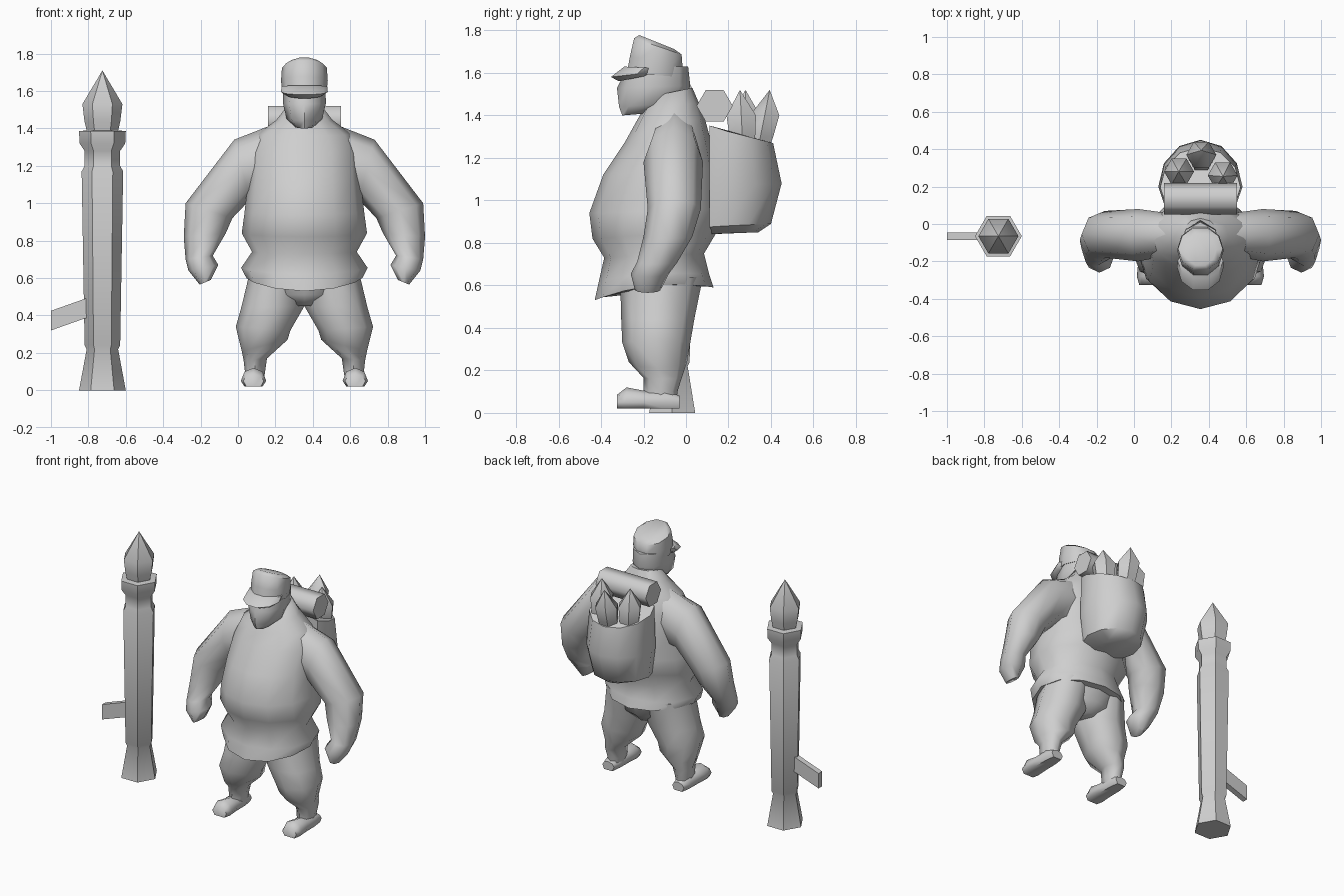
import bpy, bmesh, math
from mathutils import Vector

if "Cube" in bpy.data.objects:
    bpy.data.objects.remove(bpy.data.objects["Cube"])

CX = 0.355                      # figure centre line
LX, LY = -0.725, -0.065         # launcher axis

grey = bpy.data.materials.new("plain grey")
grey.diffuse_color = (0.62, 0.62, 0.62, 1)
grey.use_nodes = True
grey.node_tree.nodes["Principled BSDF"].inputs["Base Color"].default_value = grey.diffuse_color


def loft(name, rings, sharp=60, phase=0.0):
    """Skin a list of point rings, closing both ends."""
    bm = bmesh.new()
    loops = [[bm.verts.new(p) for p in r] for r in rings]
    n = len(loops[0])
    for a, b in zip(loops, loops[1:]):
        for i in range(n):
            j = (i + 1) % n
            bm.faces.new((a[i], a[j], b[j], b[i]))
    bm.faces.new(loops[0][::-1])
    bm.faces.new(loops[-1])
    bmesh.ops.remove_doubles(bm, verts=bm.verts, dist=0.0005)
    bmesh.ops.recalc_face_normals(bm, faces=bm.faces)
    me = bpy.data.meshes.new(name)
    bm.to_mesh(me)
    bm.free()
    me.materials.append(grey)
    me.shade_smooth()
    me.set_sharp_from_angle(angle=math.radians(sharp))
    ob = bpy.data.objects.new(name, me)
    bpy.context.collection.objects.link(ob)
    return ob


def ring(c, u, v, n):
    c, u, v = Vector(c), Vector(u), Vector(v)
    return [c + u * math.cos(a) + v * math.sin(a)
            for a in (2 * math.pi * i / n for i in range(n))]


def level(rx, y0, y1, zf, zb, zs=None, n=12, flat=-9):
    """Horizontal ring: half width, front/back y, front/back/side heights."""
    mid = (zf + zb) / 2
    zs = mid if zs is None else zs
    pts = []
    for i in range(n):
        a = 2 * math.pi * i / n
        s = math.sin(a)
        y = (y0 + y1) / 2 + (y1 - y0) / 2 * s
        z = zs + (zb - zf) / 2 * s + (mid - zs) * s * s
        pts.append(Vector((CX + rx * math.cos(a), max(flat, y), z)))
    return pts


def limb_ring(xi, zi, xo, zo, y0, y1, side, n=8):
    """Limb section from inner and outer outline points and a depth range."""
    c = (CX + side * (xi + xo) / 2, (y0 + y1) / 2, (zi + zo) / 2)
    return ring(c, (side * (xo - xi) / 2, 0, (zo - zi) / 2), (0, (y1 - y0) / 2, 0), n)


def turned(name, x, y, profile, n=6, lean=(0, 0), sharp=50):
    z0 = profile[0][0]
    return loft(name, [ring((x + lean[0] * (z - z0), y + lean[1] * (z - z0), z),
                            (r, 0, 0), (0, r, 0), n) for z, r in profile], sharp)


# Jacket with flared hem, belly and neck
loft("jacket", [level(*r) for r in (
    (.31, -.43, .13, .53, .59, .60),
    (.338, -.41, .11, .62, .65, .655),
    (.28, -.385, .085, .73, .75),
    (.335, -.44, .15, .82, .86),
    (.32, -.455, .165, .94, .96),
    (.30, -.39, .15, 1.12, 1.15),
    (.29, -.29, .12, 1.27, 1.27),
    (.25, -.24, .09, 1.36, 1.38),
    (.15, -.20, .06, 1.43, 1.46),
    (.10, -.16, .03, 1.49, 1.53))])

# Arms and legs, both sides
ARM = ((.20, 1.02, .17, 1.42, -.17, .06),
       (.29, 1.02, .375, 1.34, -.20, .08),
       (.385, .92, .635, 1.00, -.18, .07),
       (.42, .84, .645, .82, -.20, .03),
       (.49, .72, .635, .70, -.23, -.04),
       (.46, .67, .62, .64, -.26, -.08),
       (.50, .59, .56, .565, -.24, -.12))
LEG = ((0, .64, .29, .64, -.31, .08),
       (0, .45, .338, .44, -.305, .04),
       (.075, .32, .367, .34, -.30, .02),
       (.09, .27, .335, .21, -.27, .005),
       (.20, .17, .325, .16, -.20, -.02),
       (.21, .10, .318, .10, -.20, -.04),
       (.22, .04, .31, .04, -.19, -.045))
# Foot sections: y, half width, top height
FOOT = ((-.03, .045, .08), (-.10, .058, .11), (-.20, .060, .105),
        (-.28, .068, .12), (-.325, .055, .085))
for side, tag in ((-1, "right"), (1, "left")):
    loft(tag + "_arm", [limb_ring(*r, side) for r in ARM])
    loft(tag + "_leg", [limb_ring(*r, side) for r in LEG])
    foot = []
    for y, w, top in FOOT:
        r = ring((CX + side * .272, y, .05), (w, 0, 0), (0, 0, top - .05), 8)
        for p in r:
            if p.z < .045:          # flat sole
                p.z = .02
        foot.append(r)
    loft(tag + "_foot", foot)

# Seat of the trousers under the jacket
loft("trouser_seat", [level(*r) for r in (
    (.06, -.24, -.01, .45, .45), (.19, -.30, .05, .51, .51), (.29, -.31, .08, .64, .64))])

# Head
loft("head", [level(*r, n=8) for r in (
    (.045, -.30, -.18, 1.40, 1.41),
    (.095, -.315, -.01, 1.44, 1.46),
    (.115, -.325, .02, 1.53, 1.54),
    (.112, -.27, .01, 1.63, 1.63))])

# Cap crown and visor
loft("cap_crown", [level(*r, n=10) for r in (
    (.118, -.285, -.015, 1.60, 1.58),
    (.125, -.27, -.01, 1.68, 1.63),
    (.120, -.25, -.015, 1.765, 1.685),
    (.085, -.225, -.05, 1.78, 1.71))], 50)
loft("cap_visor", [level(*r, n=10) for r in (
    (.105, -.32, -.12, 1.56, 1.60),
    (.125, -.36, -.10, 1.58, 1.61),
    (.122, -.295, -.10, 1.63, 1.62))], 50)

# Backpack with a flat side against the back
loft("backpack", [level(*r, flat=.11) for r in (
    (.10, .05, .34, .84, .85),
    (.195, -.03, .40, .87, .89),
    (.225, -.05, .45, 1.06, 1.08),
    (.215, -.02, .41, 1.38, 1.27))], 50)

# Bedroll lying across the backpack
loft("bedroll", [ring((CX + x, .135, 1.445), (0, .085, 0), (0, 0, .085), 6)
                 for x in (-.195, .195)], 70)

# Spare rockets standing in the backpack
ROCKET = ((1.20, .05), (1.30, .07), (1.40, .08), (1.52, 0))
for i, (x, y, lean) in enumerate(((.245, .28, (-.02, 0)), (.47, .27, (.02, -.05)),
                                  (.36, .33, (0, .2)))):
    turned("spare_rocket_%d" % (i + 1), x, y, ROCKET, 6, lean)

# Rocket launcher: flared tube, collar, rocket and grip
turned("launcher_tube", LX, LY, (
    (0, .125), (.22, .084), (.24, .095), (1.17, .111), (1.20, .095),
    (1.28, .095), (1.32, .122), (1.385, .125), (1.39, .085)))
turned("launcher_rocket", LX, LY, ((1.37, .080), (1.44, .096), (1.53, .107), (1.71, 0)))
loft("launcher_grip", [[(x, -.085, z), (x, -.045, z), (x, -.045, z + .105), (x, -.085, z + .105)]
                       for x, z in ((-1.0, .32), (-.76, .405))], 30)
